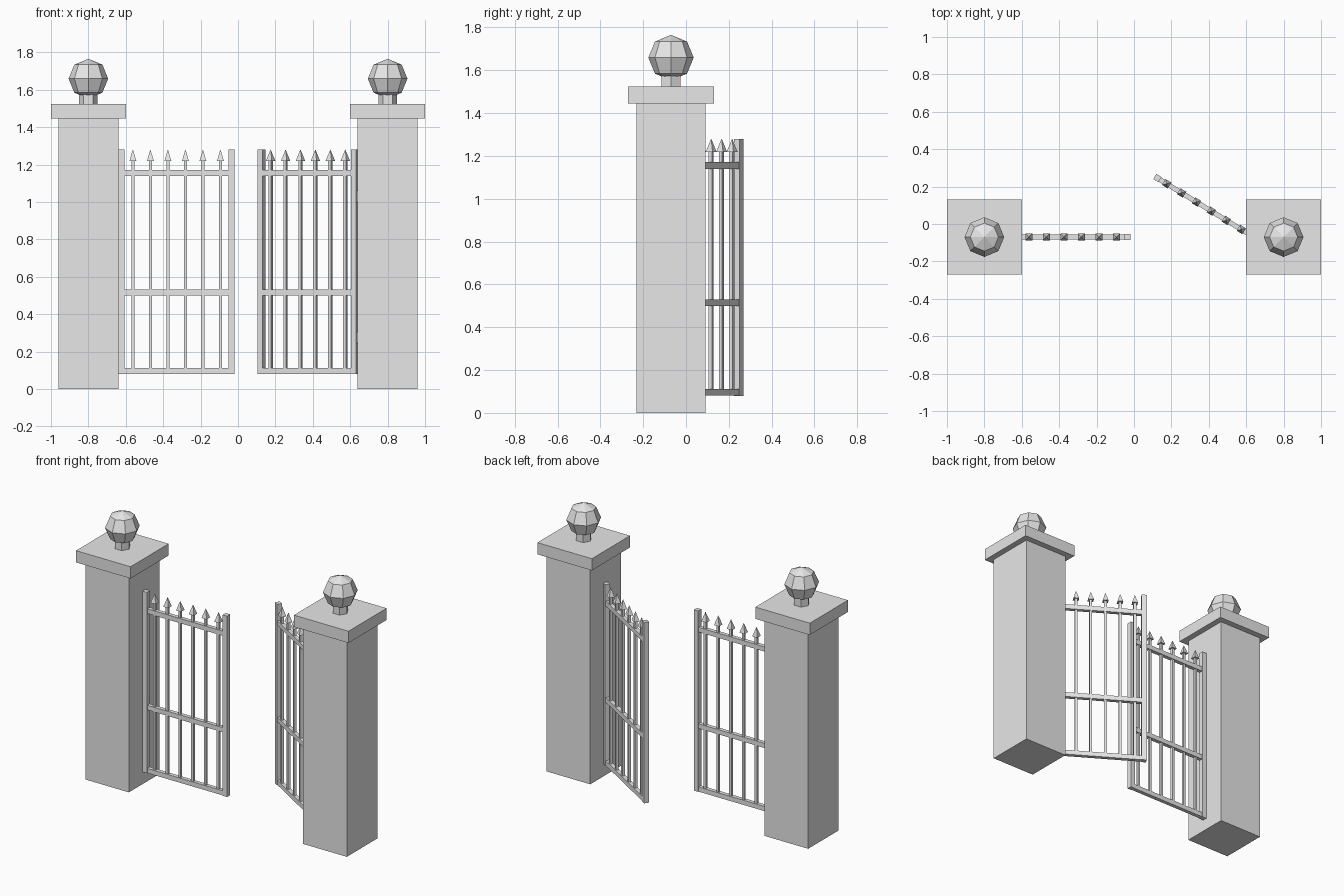
import bpy
import math
from mathutils import Matrix

if "Cube" in bpy.data.objects:
    bpy.data.objects.remove(bpy.data.objects["Cube"])

grey = bpy.data.materials.new("plain grey")
grey.use_nodes = True
grey.diffuse_color = (0.8, 0.8, 0.8, 1)
grey.node_tree.nodes["Principled BSDF"].inputs["Base Color"].default_value = (0.8, 0.8, 0.8, 1)

Y = -0.07        # line through pillars and hinges
HINGE_X = 0.64   # inner face of each pillar


def finish(name, matrix=None):
    ob = bpy.context.object
    ob.name = name
    ob.data.materials.append(grey)
    if matrix is not None:
        bpy.context.view_layer.update()
        ob.matrix_world = matrix @ ob.matrix_world
    return ob


def box(name, centre, size, matrix=None):
    bpy.ops.mesh.primitive_cube_add(size=1, location=centre)
    bpy.context.object.scale = size
    return finish(name, matrix)


def pillar(side, x):
    box(side + "_pillar", (x, Y, 0.7225), (0.32, 0.32, 1.445))
    box(side + "_pillar_cap", (x, Y, 1.484), (0.4, 0.4, 0.078))
    # six-sided neck with a corner towards x
    bpy.ops.mesh.primitive_cylinder_add(vertices=6, radius=0.05, depth=0.08,
                                        location=(x, Y, 1.55), rotation=(0, 0, math.pi / 6))
    finish(side + "_finial_neck")
    bpy.ops.mesh.primitive_uv_sphere_add(segments=8, ring_count=4, radius=0.106,
                                         location=(x, Y, 1.659))
    finish(side + "_finial_ball")
    # hinge blocks on the inner face
    for label, z in (("lower", 0.275), ("upper", 1.03)):
        box(f"{side}_{label}_hinge", (math.copysign(HINGE_X, x), Y, z), (0.024, 0.024, 0.06))


def gate(side, matrix):
    # the leaf runs along local +x from its hinge
    for label, x in (("hinge", 0.016), ("latch", 0.604)):
        box(f"{side}_{label}_stile", (x, 0, 0.68), (0.032, 0.032, 1.2), matrix)
    for label, z in (("bottom", 0.096), ("middle", 0.515), ("top", 1.155)):
        box(f"{side}_{label}_rail", (0.31, 0, z), (0.57, 0.026, 0.031), matrix)
    for i in range(6):
        x = 0.078 + i * 0.0936
        box(f"{side}_bar_{i + 1}", (x, 0, 0.655), (0.017, 0.017, 1.13), matrix)
        bpy.ops.mesh.primitive_cone_add(vertices=4, radius1=0.026, depth=0.062,
                                        location=(x, 0, 1.25), rotation=(0, 0, math.pi / 4))
        finish(f"{side}_spear_{i + 1}", matrix)


pillar("right", -0.8)
pillar("left", 0.8)

# closed leaf, and the other leaf swung open to the back
gate("right", Matrix.Translation((-HINGE_X, Y, 0)))
gate("left", Matrix.Translation((HINGE_X, Y, 0)) @ Matrix.Rotation(math.radians(180 - 31.5), 4, "Z"))
